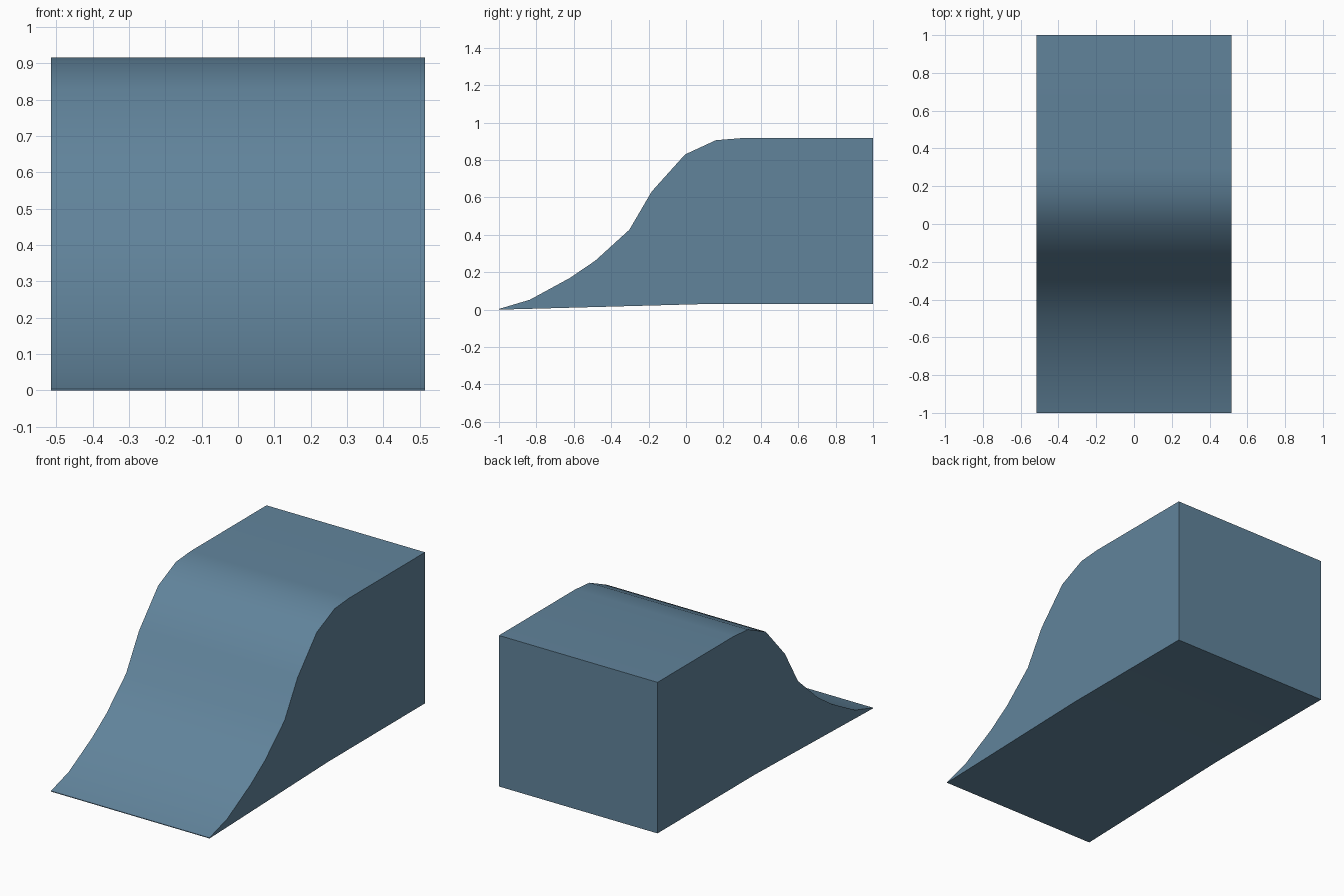
import bpy, bmesh, math

if "Cube" in bpy.data.objects:
    bpy.data.objects.remove(bpy.data.objects["Cube"])

HALF_WIDTH = 0.515

# Side profile (y, z): curved ramp up, flat deck, back wall, underside
profile = [(-1.0, 0.004), (-0.835, 0.053), (-0.62, 0.17), (-0.485, 0.262),
           (-0.303, 0.427), (-0.183, 0.632), (-0.005, 0.83), (0.16, 0.906),
           (0.295, 0.917), (1.0, 0.917), (1.0, 0.03), (0.1, 0.03), (-1.0, 0.0)]

# Ramp: extrude the profile across x
bm = bmesh.new()
side = bm.faces.new([bm.verts.new((-HALF_WIDTH, y, z)) for y, z in profile])
ext = bmesh.ops.extrude_face_region(bm, geom=[side], use_keep_orig=True)
moved = [g for g in ext["geom"] if isinstance(g, bmesh.types.BMVert)]
bmesh.ops.translate(bm, verts=moved, vec=(2 * HALF_WIDTH, 0, 0))
bmesh.ops.recalc_face_normals(bm, faces=bm.faces)
mesh = bpy.data.meshes.new("quarter_ramp")
bm.to_mesh(mesh)
bm.free()
ramp = bpy.data.objects.new("quarter_ramp", mesh)
bpy.context.collection.objects.link(ramp)

# Slate blue surface
mat = bpy.data.materials.new("slate_blue")
mat.diffuse_color = (0.12, 0.23, 0.33, 1)
mat.use_nodes = True
mat.node_tree.nodes["Principled BSDF"].inputs["Base Color"].default_value = mat.diffuse_color
mesh.materials.append(mat)

# Smooth ramp curve, sharp box edges
bpy.context.view_layer.objects.active = ramp
ramp.select_set(True)
bpy.ops.object.shade_smooth_by_angle(angle=math.radians(35))
